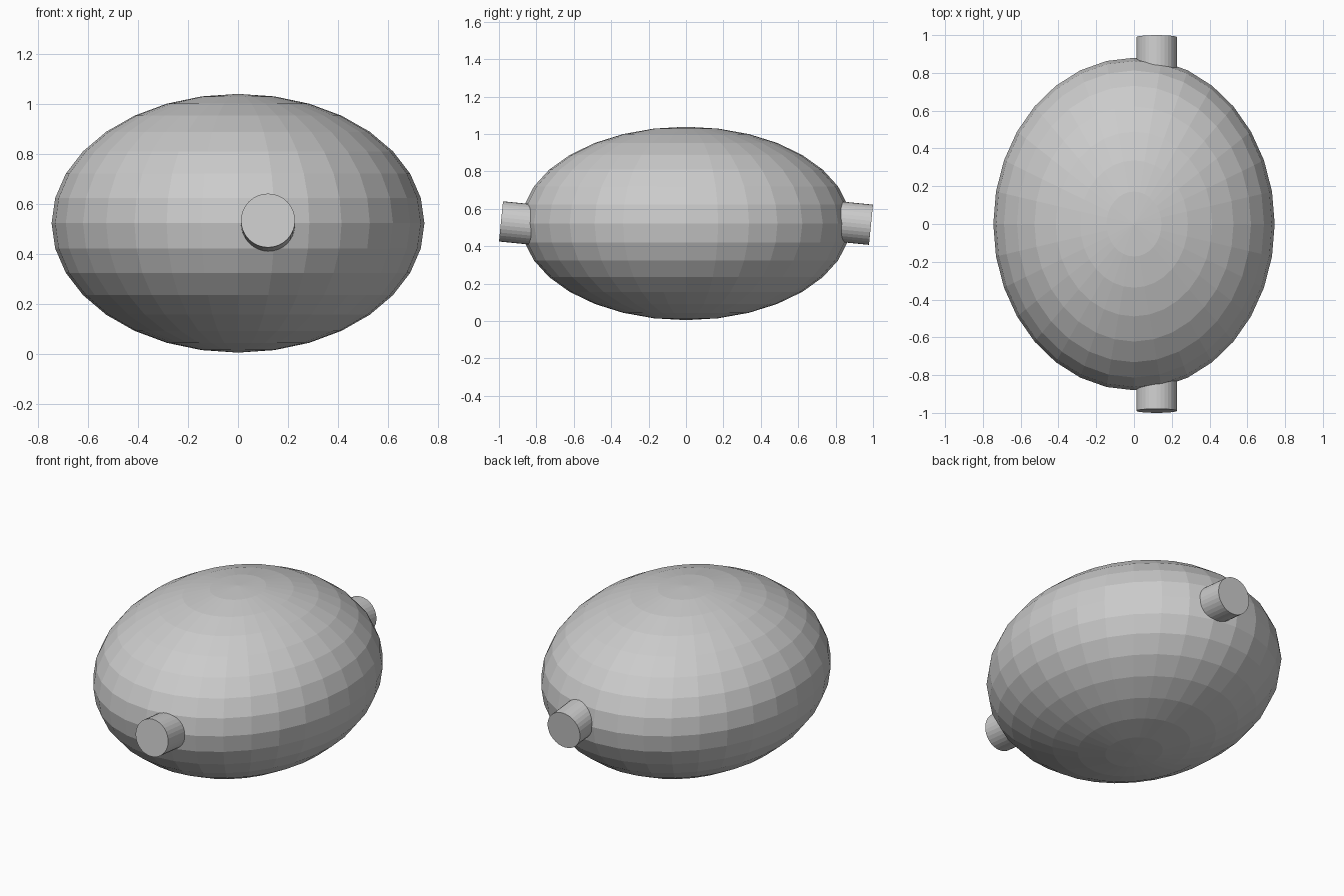
import bpy
import math

if "Cube" in bpy.data.objects:
    bpy.data.objects.remove(bpy.data.objects["Cube"])

# Faceted egg-shaped body
bpy.ops.mesh.primitive_uv_sphere_add(segments=32, ring_count=16, radius=1, location=(0, 0, 0.522))
body = bpy.context.object
body.name = "body"
body.scale = (0.745, 0.88, 0.517)


# Short pegs at both ends, sharing the same slight tilt
def peg(name, end_y, end_z, length=0.3, tilt=math.radians(5.7)):
    side = math.copysign(1, end_y)
    y = end_y - side * math.cos(tilt) * length / 2
    z = end_z + side * math.sin(tilt) * length / 2
    bpy.ops.mesh.primitive_cylinder_add(vertices=32, radius=0.108, depth=length,
                                        location=(0.12, y, z),
                                        rotation=(math.pi / 2 - tilt, 0, 0))
    bpy.context.object.name = name


peg("front_peg", -0.989, 0.533)
peg("back_peg", 0.989, 0.515)
